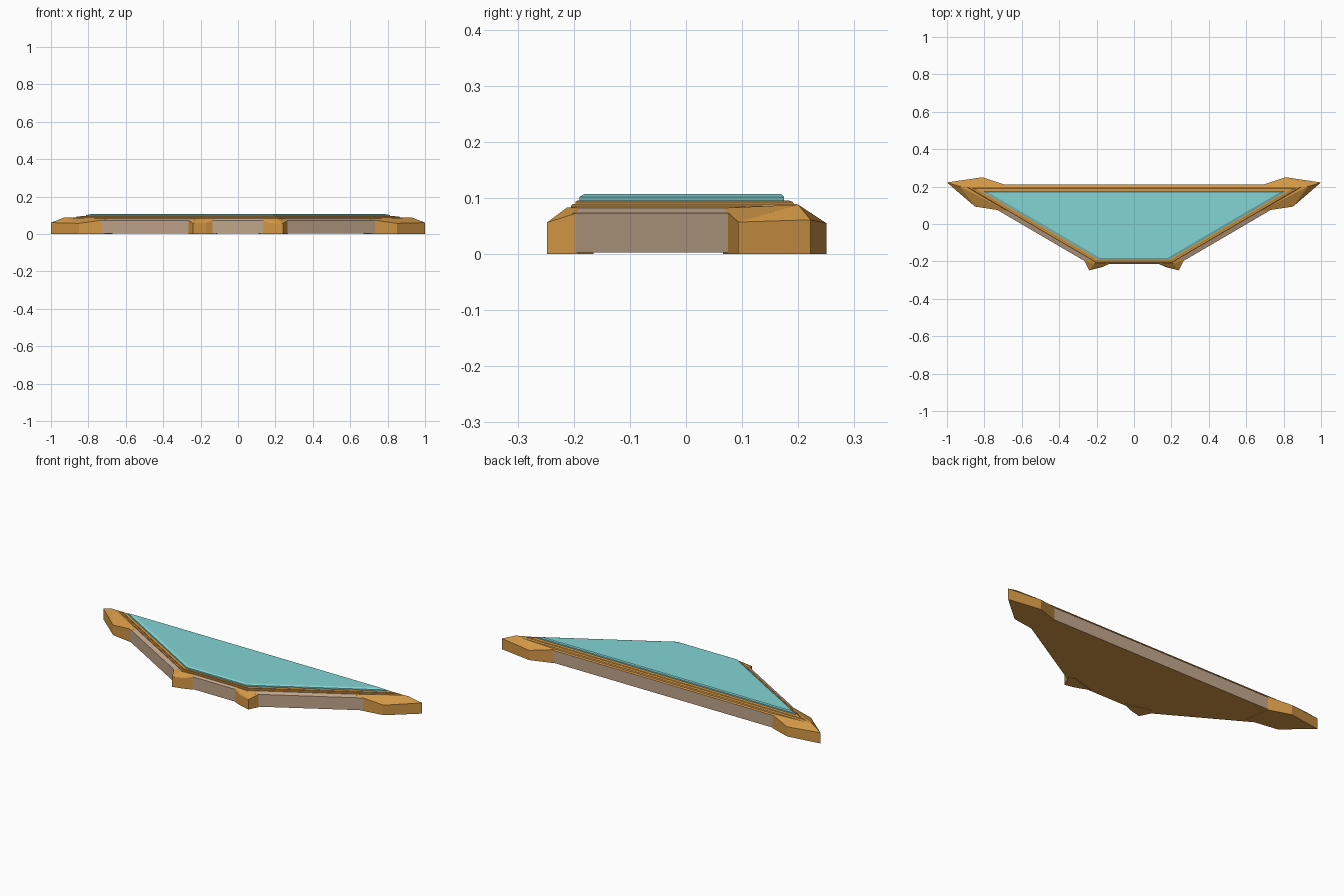
import bpy
import bmesh

cube = bpy.data.objects.get("Cube")
if cube:
    bpy.data.objects.remove(cube, do_unlink=True)


def make_material(name, rgb):
    mat = bpy.data.materials.new(name)
    mat.use_nodes = True
    mat.diffuse_color = (*rgb, 1)
    bsdf = next(n for n in mat.node_tree.nodes if n.type == 'BSDF_PRINCIPLED')
    bsdf.inputs["Base Color"].default_value = (*rgb, 1)
    return mat


GOLD = make_material("gold", (0.65, 0.31, 0.06))
STONE = make_material("taupe stone", (0.54, 0.38, 0.26))
TEAL = make_material("teal glass", (0.23, 0.66, 0.66))


def finish(name, bm, *mats):
    bmesh.ops.recalc_face_normals(bm, faces=bm.faces)
    mesh = bpy.data.meshes.new(name)
    bm.to_mesh(mesh)
    bm.free()
    for mat in mats:
        mesh.materials.append(mat)
    obj = bpy.data.objects.new(name, mesh)
    bpy.context.collection.objects.link(obj)
    return obj


def trapezoid(front, side, back, z):
    """Corner points of the outer plan, inset by the given amounts."""
    y0, y1 = -0.215 + front, 0.21 - back
    w0, w1 = (0.235 + (y + 0.215) * 1.71 - side for y in (y0, y1))
    return [(-w0, y0, z), (w0, y0, z), (w1, y1, z), (-w1, y1, z)]


def loft(name, insets, *mats):
    """Stack inset trapezoids from bottom to top and skin them."""
    bm = bmesh.new()
    rings = [[bm.verts.new(p) for p in trapezoid(*i)] for i in insets]
    bm.faces.new(rings[0])
    bm.faces.new(rings[-1])
    for low, high in zip(rings, rings[1:]):
        for i in range(4):
            j = (i + 1) % 4
            bm.faces.new((low[i], low[j], high[j], high[i]))
    return finish(name, bm, *mats)


# Stone body with gold underside and gold back lip
body = loft("body", [(0, 0, 0, 0.003), (0, 0, 0, 0.073),
                     (0.01, 0.045, 0.012, 0.082)], STONE, GOLD)
for face in body.data.polygons:
    n = face.normal
    if n.z < -0.9 or (n.z > 0.3 and n.y > 0.3):
        face.material_index = 1

# Stepped gold rim
loft("outer_rim", [(0.01, 0.045, 0.006, 0.079), (0.01, 0.045, 0.008, 0.086),
                   (0.013, 0.052, 0.014, 0.089)], GOLD)
loft("inner_rim", [(0.018, 0.065, 0.016, 0.087), (0.018, 0.065, 0.02, 0.093),
                   (0.021, 0.075, 0.026, 0.095)], GOLD)

# Glass panel with bevelled edge
loft("glass_panel", [(0.025, 0.09, 0.035, 0.093), (0.025, 0.09, 0.035, 0.102),
                     (0.034, 0.113, 0.04, 0.107)], TEAL)


def corner(name, outline, ridge, side):
    """Faceted cap: upright outer walls sloping up to an inner ridge."""
    bm = bmesh.new()
    for x, y, z in outline:
        bm.verts.new((side * x, y, z))
        bm.verts.new((side * x, y, 0))
    for x, y, z in ridge:
        bm.verts.new((side * x, y, z))
        bm.verts.new((side * x, y, 0))
    result = bmesh.ops.convex_hull(bm, input=bm.verts)
    loose = {v for v in result["geom_interior"] if isinstance(v, bmesh.types.BMVert)}
    bmesh.ops.delete(bm, geom=list(loose), context='VERTS')
    bmesh.ops.dissolve_limit(bm, angle_limit=0.01, verts=bm.verts, edges=bm.edges)
    finish(name, bm, GOLD)


back_outline = [(0.72, 0.075, 0.074), (0.85, 0.093, 0.057), (1.0, 0.222, 0.061),
                (0.81, 0.25, 0.055), (0.69, 0.21, 0.076)]
back_ridge = [(0.67, 0.066, 0.082), (0.93, 0.2, 0.088), (0.69, 0.2, 0.082)]
front_outline = [(0.268, -0.192, 0.074), (0.24, -0.248, 0.056),
                 (0.17, -0.23, 0.06), (0.14, -0.215, 0.074)]
front_ridge = [(0.25, -0.165, 0.082), (0.21, -0.212, 0.083), (0.11, -0.204, 0.081)]

# Gold corner caps, mirrored left and right
for label, side in (("left", 1), ("right", -1)):
    corner(f"back_{label}_corner", back_outline, back_ridge, side)
    corner(f"front_{label}_corner", front_outline, front_ridge, side)
